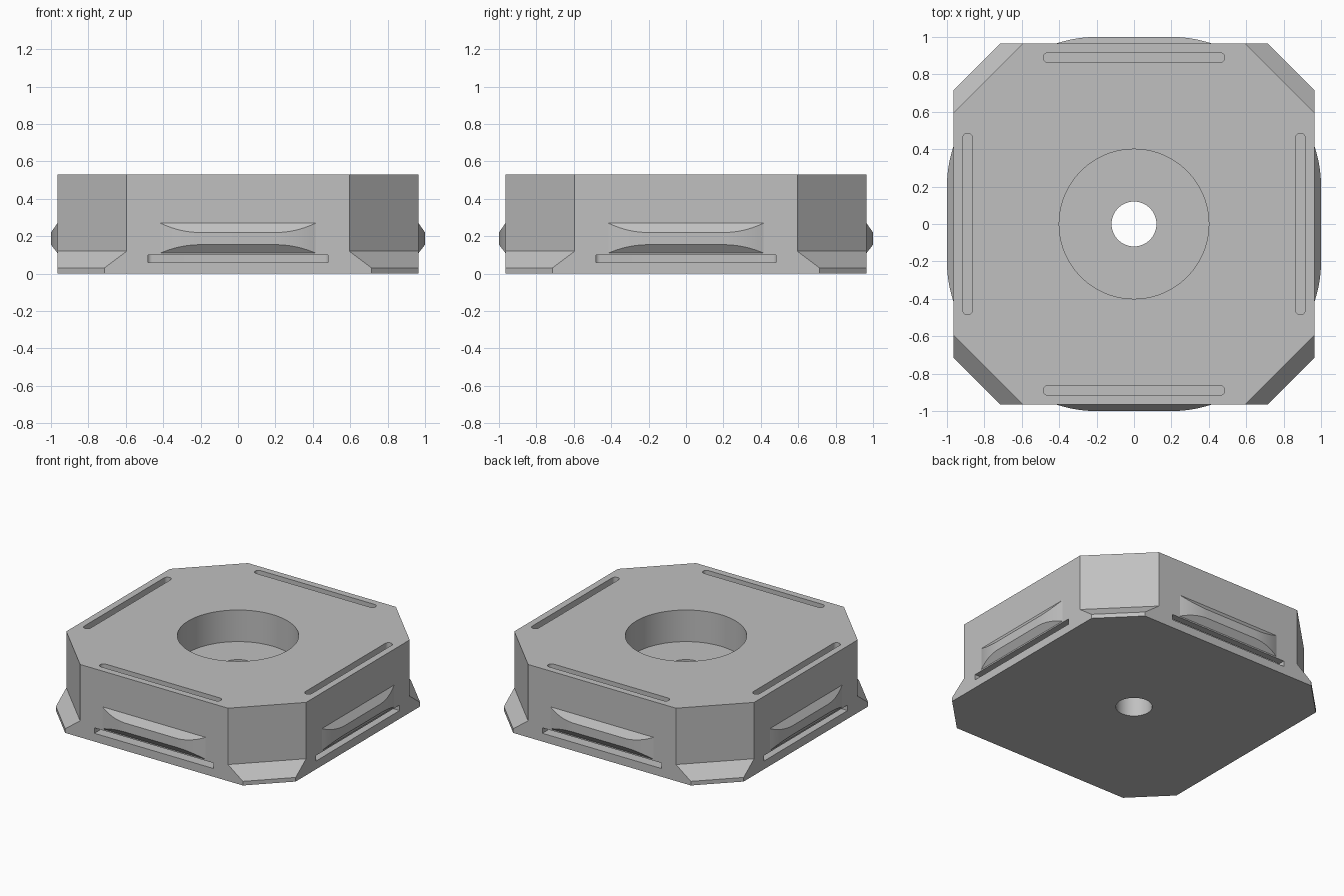
import bpy, bmesh, math
from mathutils import Matrix, Vector

cube = bpy.data.objects.get("Cube")
if cube:
    bpy.data.objects.remove(cube, do_unlink=True)

WALL, TOP = 0.965, 0.53

grey = bpy.data.materials.new("plain grey")
grey.use_nodes = True
grey.diffuse_color = (0.53, 0.53, 0.53, 1)
grey.node_tree.nodes["Principled BSDF"].inputs["Base Color"].default_value = grey.diffuse_color


def make_object(name, bm, turn=0):
    bmesh.ops.recalc_face_normals(bm, faces=bm.faces)
    bm.transform(Matrix.Rotation(turn * math.pi / 2, 4, 'Z'))
    mesh = bpy.data.meshes.new(name)
    bm.to_mesh(mesh)
    bm.free()
    mesh.materials.append(grey)
    obj = bpy.data.objects.new(name, mesh)
    bpy.context.collection.objects.link(obj)
    return obj


def loft(sections):
    """Skin a stack of (outline, height) sections and cap both ends."""
    bm = bmesh.new()
    rings = [[bm.verts.new((x, y, z)) for x, y in pts] for pts, z in sections]
    n = len(rings[0])
    for low, high in zip(rings, rings[1:]):
        for i in range(n):
            j = (i + 1) % n
            bm.faces.new((low[i], low[j], high[j], high[i]))
    bm.faces.new(rings[0][::-1])
    bm.faces.new(rings[-1])
    return bm


def cut_corner_square(c):
    corners = [(WALL, -c), (WALL, c), (c, WALL), (-c, WALL)]
    return corners + [(-x, -y) for x, y in corners]


def circle(r, n=96):
    return [(r * math.cos(2 * math.pi * i / n), r * math.sin(2 * math.pi * i / n)) for i in range(n)]


def slot_outline(half, r, y, n=12):
    """Long slot with round ends, lying along x."""
    pts = []
    for side in (1, -1):
        for i in range(n + 1):
            a = -math.pi / 2 + math.pi * i / n
            pts.append((side * (half - r + r * math.cos(a)), y + side * r * math.sin(a)))
    return pts


def cut(target, bm, turn=0):
    cutter = make_object("cutter", bm, turn)
    cutter.hide_render = True
    mod = target.modifiers.new("cut", 'BOOLEAN')
    mod.operation, mod.solver, mod.object = 'DIFFERENCE', 'EXACT', cutter
    bpy.context.view_layer.update()
    result = bpy.data.meshes.new_from_object(target.evaluated_get(bpy.context.evaluated_depsgraph_get()))
    target.modifiers.clear()
    target.data = result
    bpy.data.objects.remove(cutter, do_unlink=True)


def side_bulge():
    """Bar with a softly curved outline and sloped upper and lower faces."""
    bm = bmesh.new()
    half, flat, out = 0.415, 0.2, 1 - WALL
    radius = ((half - flat) ** 2 + out ** 2) / (2 * out)
    steps = 14
    for side in (-1, 1):
        for i in range(steps + 1):
            dx = (half - flat) * i / steps
            d = out - radius + math.sqrt(radius ** 2 - dx ** 2)
            x = side * (flat + dx)
            for z in (0.11 + 0.045 * d / out, 0.27 - 0.05 * d / out):
                bm.verts.new((x, -WALL - d, z))
        for z in (0.11, 0.27):
            bm.verts.new((side * half, -0.945, z))
    bmesh.ops.convex_hull(bm, input=bm.verts)
    bmesh.ops.dissolve_limit(bm, angle_limit=0.004, verts=bm.verts, edges=bm.edges)
    return bm


# Main block: square with cut corners that flare out at the foot
body = make_object("body", loft([
    (cut_corner_square(0.715), 0), (cut_corner_square(0.715), 0.03),
    (cut_corner_square(0.595), 0.12), (cut_corner_square(0.595), TOP)]))

# Round well in the top and the hole through its floor
cut(body, loft([(circle(0.4), 0.3), (circle(0.4), 0.7)]))
cut(body, loft([(circle(0.12, 48), -0.1), (circle(0.12, 48), 0.4)]))

parts = [body]
for turn, side in enumerate(("front", "left", "back", "right")):
    # Upright slot from the top, opening through a low slot in the wall
    well = slot_outline(0.485, 0.026, -0.89)
    cut(body, loft([(well, 0.06), (well, 0.7)]), turn)
    mouth = [(-0.48, -1.1), (0.48, -1.1), (0.48, -0.885), (-0.48, -0.885)]
    cut(body, loft([(mouth, 0.06), (mouth, 0.1)]), turn)
    parts.append(make_object(side + "_bulge", side_bulge(), turn))

# Smooth the curved walls, keep the edges crisp
bpy.ops.object.select_all(action='DESELECT')
for obj in parts:
    obj.select_set(True)
bpy.context.view_layer.objects.active = body
bpy.ops.object.shade_smooth_by_angle(angle=math.radians(20))
